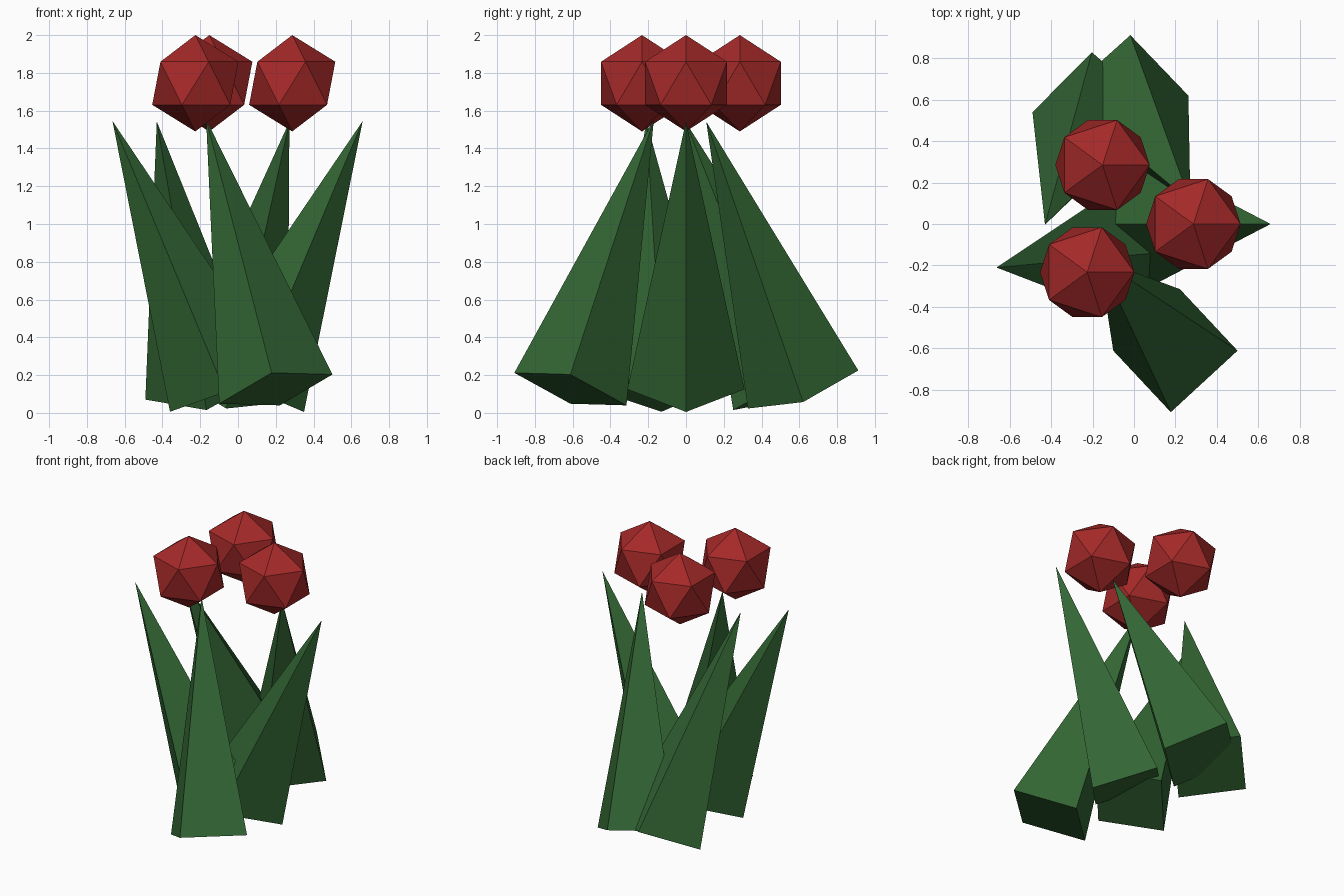
import bpy, math
from mathutils import Euler, Vector

if "Cube" in bpy.data.objects:
    bpy.data.objects.remove(bpy.data.objects["Cube"])


def material(name, rgb):
    m = bpy.data.materials.new(name)
    m.diffuse_color = (*rgb, 1)
    m.use_nodes = True
    m.node_tree.nodes["Principled BSDF"].inputs["Base Color"].default_value = m.diffuse_color
    return m


green = material("leaf green", (0.033, 0.133, 0.034))
red = material("flower red", (0.376, 0.022, 0.022))

LEAF_RADIUS, LEAF_HEIGHT = 0.31, 1.54

# Leaves: four-sided spikes, given by base centre and lean about x and y (sines)
leaves = [
    ("right_leaf", (0.064, 0.0, 0.125), 0.0, 0.387),
    ("back_leaf", (-0.04, 0.62, 0.124), 0.333, 0.215),
    ("back_left_leaf", (-0.185, 0.54, 0.123), 0.353, -0.17),
    ("left_leaf", (-0.074, -0.13, 0.125), 0.052, -0.384),
    ("front_leaf", (0.20, -0.612, 0.126), -0.287, -0.25),
]
for name, base, sx, sy in leaves:
    lean = Euler((math.asin(sx), math.asin(sy), 0))
    middle = Vector(base) + lean.to_matrix() @ Vector((0, 0, LEAF_HEIGHT / 2))
    bpy.ops.mesh.primitive_cone_add(vertices=4, radius1=LEAF_RADIUS, radius2=0,
                                    depth=LEAF_HEIGHT, location=middle, rotation=lean)
    leaf = bpy.context.object
    leaf.name = name
    leaf.data.materials.append(green)

# Flower heads: plain icosahedra
flowers = [
    ("right_flower", 0.287, 0.0),
    ("back_flower", -0.152, 0.285),
    ("front_flower", -0.226, -0.233),
]
for name, x, y in flowers:
    bpy.ops.mesh.primitive_ico_sphere_add(subdivisions=1, radius=0.255,
                                          location=(x, y, 1.745))
    flower = bpy.context.object
    flower.name = name
    flower.data.materials.append(red)
